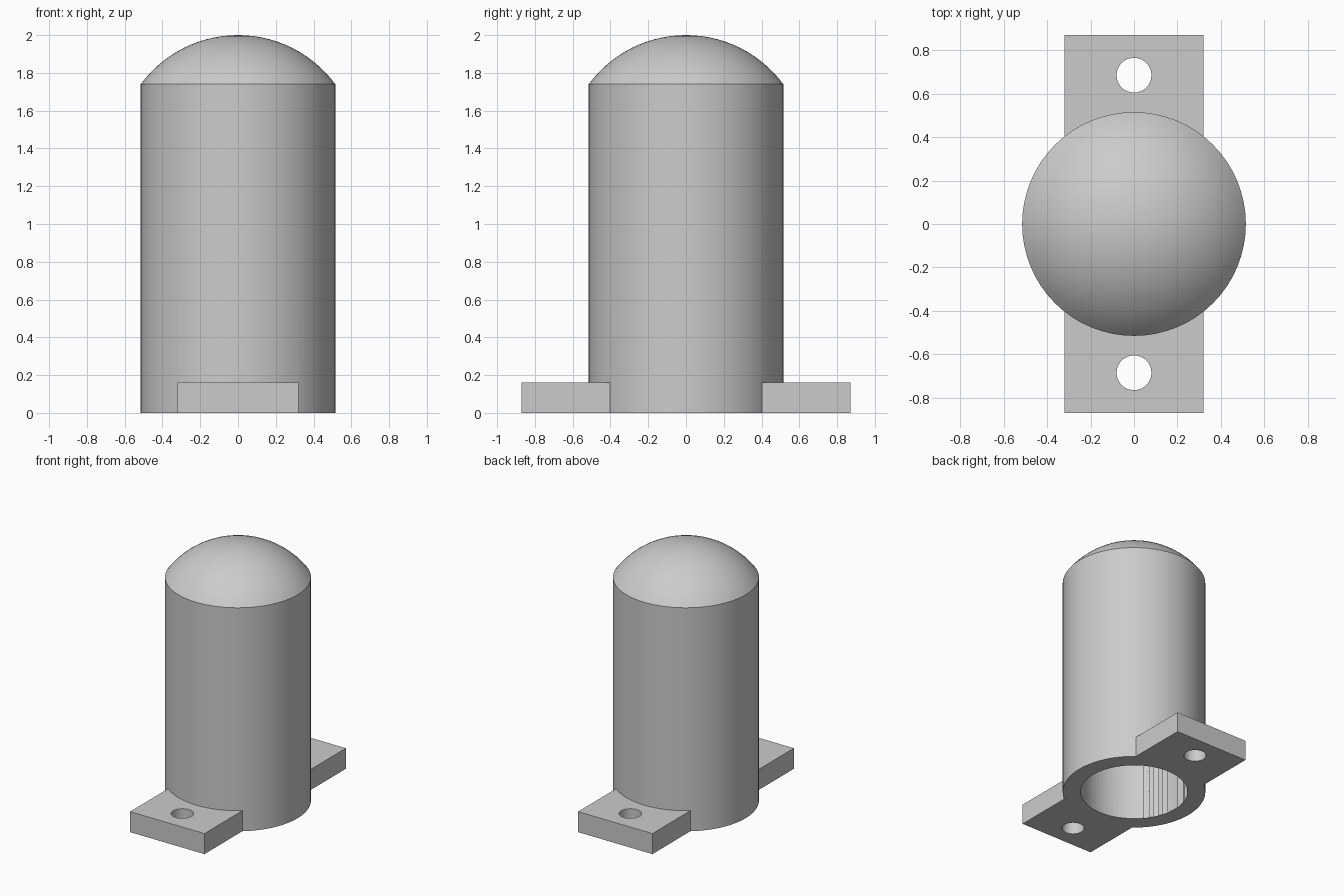
import bpy, bmesh, math
from mathutils import Vector

cube = bpy.data.objects.get("Cube")
if cube:
    bpy.data.objects.remove(cube, do_unlink=True)

RADIUS, BORE = 0.515, 0.385
DOME_R, DOME_Z = 0.64, 1.36          # shared centre of outer and inner domes
WALL = RADIUS - BORE

grey = bpy.data.materials.new("plain grey")
grey.use_nodes = True
COLOUR = (0.6, 0.6, 0.6, 1)
grey.diffuse_color = COLOUR
grey.node_tree.nodes["Principled BSDF"].inputs["Base Color"].default_value = COLOUR


def new_object(name, bm):
    bmesh.ops.recalc_face_normals(bm, faces=bm.faces)
    mesh = bpy.data.meshes.new(name)
    bm.to_mesh(mesh)
    bm.free()
    mesh.materials.append(grey)
    obj = bpy.data.objects.new(name, mesh)
    bpy.context.collection.objects.link(obj)
    return obj


def domed_cylinder(name, radius, dome_radius, bottom, sides=64, rings=14):
    """Solid of revolution: a straight wall closed by a spherical cap."""
    edge = math.asin(radius / dome_radius)
    profile = [(0, bottom), (radius, bottom)]
    for i in range(rings + 1):
        a = edge * (1 - i / rings)
        profile.append((dome_radius * math.sin(a), DOME_Z + dome_radius * math.cos(a)))
    bm = bmesh.new()
    verts = [bm.verts.new((r, 0, z)) for r, z in profile]
    edges = [bm.edges.new(pair) for pair in zip(verts, verts[1:])]
    bmesh.ops.spin(bm, geom=verts + edges, axis=(0, 0, 1), cent=(0, 0, 0),
                   steps=sides, angle=math.tau)
    bmesh.ops.remove_doubles(bm, verts=bm.verts, dist=0.0001)
    return new_object(name, bm)


def box(name, size, centre):
    bm = bmesh.new()
    bmesh.ops.create_cube(bm, size=1)
    bmesh.ops.scale(bm, vec=size, verts=bm.verts)
    bmesh.ops.translate(bm, vec=Vector(centre), verts=bm.verts)
    return new_object(name, bm)


def cylinder(name, radius, height, centre):
    bm = bmesh.new()
    bmesh.ops.create_cone(bm, cap_ends=True, segments=48, radius1=radius,
                          radius2=radius, depth=height)
    bmesh.ops.translate(bm, vec=Vector(centre), verts=bm.verts)
    return new_object(name, bm)


def combine(target, tool, operation):
    mod = target.modifiers.new(operation.lower(), "BOOLEAN")
    mod.operation, mod.object, mod.solver = operation, tool, "EXACT"
    bpy.context.view_layer.objects.active = target
    bpy.ops.object.modifier_apply(modifier=mod.name)
    bpy.data.objects.remove(tool, do_unlink=True)


# Domed housing with a mounting flange across the base
housing = domed_cylinder("domed_housing", RADIUS, DOME_R, 0)
combine(housing, box("flange", (0.64, 1.74, 0.16), (0, 0, 0.08)), "UNION")

# Hollow interior, open at the bottom
combine(housing, domed_cylinder("bore", BORE, DOME_R - WALL, -0.1), "DIFFERENCE")

# Bolt holes in both flange ends
for side in (-1, 1):
    combine(housing, cylinder("bolt_hole", 0.08, 0.5, (0, side * 0.685, 0.08)), "DIFFERENCE")

bpy.ops.object.select_all(action="DESELECT")
housing.select_set(True)
bpy.context.view_layer.objects.active = housing
bpy.ops.object.shade_smooth_by_angle(angle=math.radians(30))
